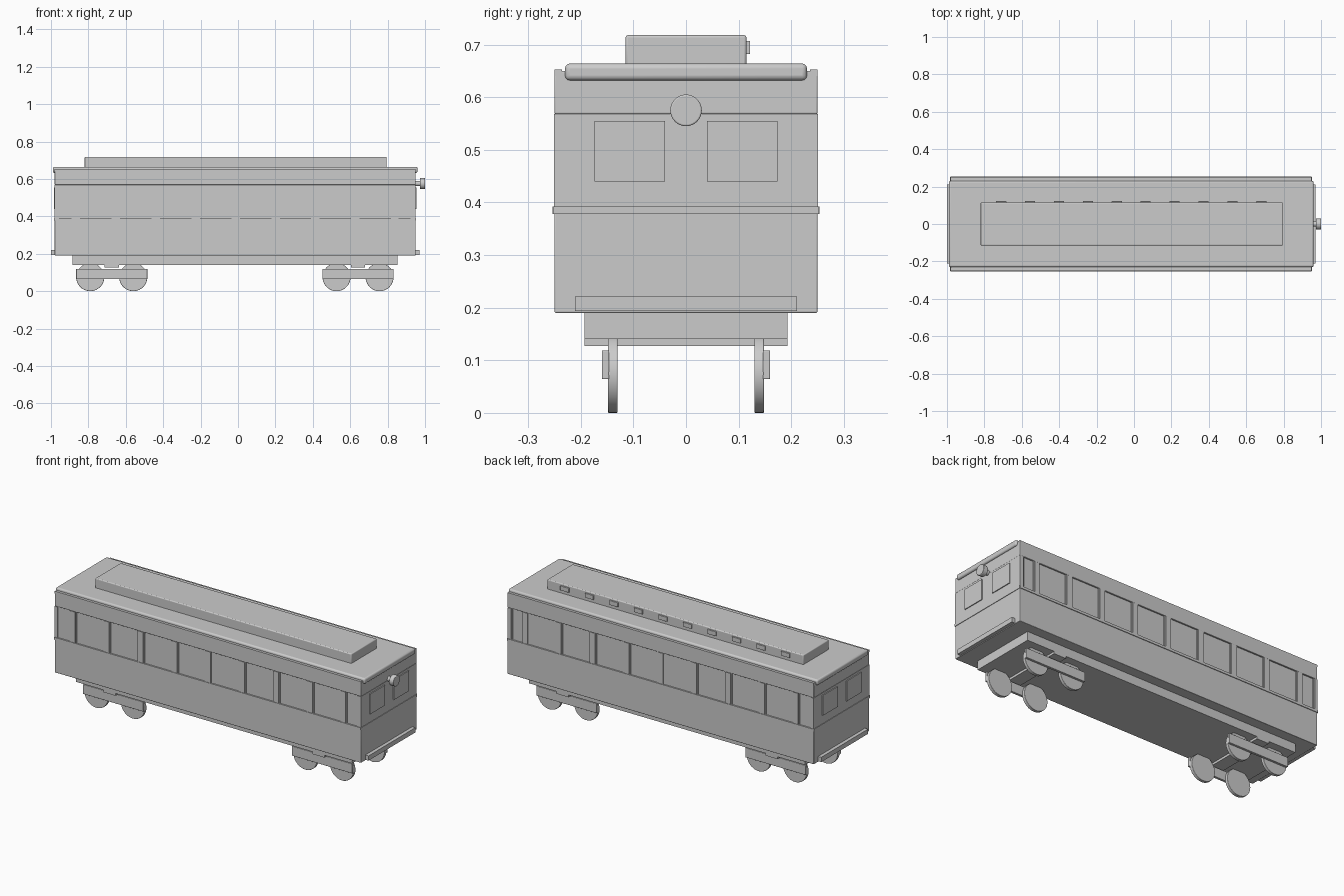
import bpy
import bmesh
from mathutils import Matrix, Vector

cube = bpy.data.objects.get("Cube")
if cube:
    bpy.data.objects.remove(cube, do_unlink=True)

# One plain finish for the whole carriage
grey = bpy.data.materials.new("light_grey")
grey.use_nodes = True
COLOUR = (0.6, 0.6, 0.6, 1)
grey.diffuse_color = COLOUR
grey.node_tree.nodes["Principled BSDF"].inputs["Base Color"].default_value = COLOUR


def finish(name, bm, bevel):
    mesh = bpy.data.meshes.new(name)
    bm.to_mesh(mesh)
    bm.free()
    mesh.materials.append(grey)
    obj = bpy.data.objects.new(name, mesh)
    bpy.context.collection.objects.link(obj)
    bpy.ops.object.select_all(action="DESELECT")
    obj.select_set(True)
    bpy.context.view_layer.objects.active = obj
    if bevel:
        mod = obj.modifiers.new("bevel", "BEVEL")
        mod.width = bevel
        mod.segments = 3
        mod.limit_method = "ANGLE"
    bpy.ops.object.shade_smooth_by_angle()
    return obj


def box(name, x, y, z, bevel=0):
    """Box between (low, high) limits on each axis."""
    bm = bmesh.new()
    size = [b - a for a, b in (x, y, z)]
    mid = Vector([(a + b) / 2 for a, b in (x, y, z)])
    bmesh.ops.create_cube(bm, size=1, matrix=Matrix.Translation(mid) @ Matrix.Diagonal((*size, 1)))
    return finish(name, bm, bevel)


def disc(name, axis, centre, radius, depth, bevel=0):
    """Cylinder lying along the x or y axis."""
    bm = bmesh.new()
    turn = Matrix.Rotation(1.570796, 4, "Y" if axis == "x" else "X")
    bmesh.ops.create_cone(bm, cap_ends=True, segments=40, radius1=radius, radius2=radius,
                          depth=depth, matrix=Matrix.Translation(centre) @ turn)
    return finish(name, bm, bevel)


def sided(side, near, far):
    return tuple(sorted((side * near, side * far)))


BACK, FRONT = -0.98, 0.95
SILL, HEAD, TOP = 0.39, 0.568, 0.65

# Body: lower panels, recessed glazing core, upper panels
box("lower_body", (BACK, FRONT), (-0.25, 0.25), (0.19, SILL), 0.003)
box("window_glazing", (BACK, FRONT), (-0.242, 0.242), (SILL, HEAD))
box("upper_body", (BACK, FRONT), (-0.25, 0.25), (HEAD, TOP), 0.003)

# Window openings along each side, left to right
windows = [(-0.963, -0.883)]
windows += [(-0.85 + 0.2135 * i, -0.67 + 0.2135 * i) for i in range(8)]
windows += [(0.853, 0.928)]
edges = [BACK] + [e for w in windows for e in w] + [FRONT]

for side, label in ((-1, "front"), (1, "rear")):
    for i in range(0, len(edges), 2):
        box(f"{label}_window_pillar_{i // 2}", (edges[i], edges[i + 1]),
            sided(side, 0.235, 0.251), (SILL, HEAD))
    # Thin sash frames standing back inside each opening
    for i, (a, b) in enumerate(windows):
        for j, (p, q) in enumerate(((a, a + 0.006), (b - 0.006, b))):
            box(f"{label}_sash_{i}_{j}", (p, q), sided(side, 0.24, 0.246), (SILL, HEAD))
    box(f"{label}_sill", (BACK, FRONT), sided(side, 0.248, 0.254), (0.378, 0.392))
    box(f"{label}_roof_edge", (BACK, FRONT), sided(side, 0.236, 0.25), (0.64, 0.653))

# Roof slab and raised clerestory
box("roof", (-0.99, 0.96), (-0.23, 0.23), (0.632, 0.664), 0.009)
box("clerestory", (-0.82, 0.795), (-0.115, 0.115), (0.655, 0.718), 0.005)
for i in range(10):
    x = -0.71 + 0.1545 * i
    box(f"clerestory_vent_{i}", (x - 0.027, x + 0.027), (0.11, 0.122), (0.682, 0.707), 0.001)

# End details: windows, waist strip and buffer beam on both ends
for x, out, label in ((BACK, -1, "right_end"), (FRONT, 1, "left_end")):
    for side in (-1, 1):
        box(f"{label}_window_{side}", tuple(sorted((x - out * 0.002, x + out * 0.005))),
            sided(side, 0.04, 0.174), (0.44, 0.555))
    box(f"{label}_waist_strip", tuple(sorted((x - out * 0.002, x + out * 0.003))),
        (-0.252, 0.252), (0.378, 0.392))
    box(f"{label}_buffer_beam", tuple(sorted((x - out * 0.005, x + out * 0.02))),
        (-0.211, 0.211), (0.194, 0.221))

# Headlight
disc("headlight_stem", "x", (0.96, 0, 0.575), 0.014, 0.03)
disc("headlight", "x", (0.986, 0, 0.575), 0.03, 0.028, 0.003)

# Underframe and two bogies
box("underframe", (-0.885, 0.853), (-0.193, 0.193), (0.14, 0.195))
for cx, label in ((-0.675, "right"), (0.642, "left")):
    box(f"{label}_bogie_bolster", (cx - 0.038, cx + 0.038), (-0.193, 0.193), (0.127, 0.145))
    for side in (-1, 1):
        box(f"{label}_bogie_beam_{side}", (cx - 0.19, cx + 0.19), sided(side, 0.146, 0.16),
            (0.064, 0.119), 0.002)
        for end in (-1, 1):
            disc(f"{label}_wheel_{side}_{end}", "y", (cx + end * 0.115, side * 0.139, 0.075),
                 0.075, 0.018, 0.002)
